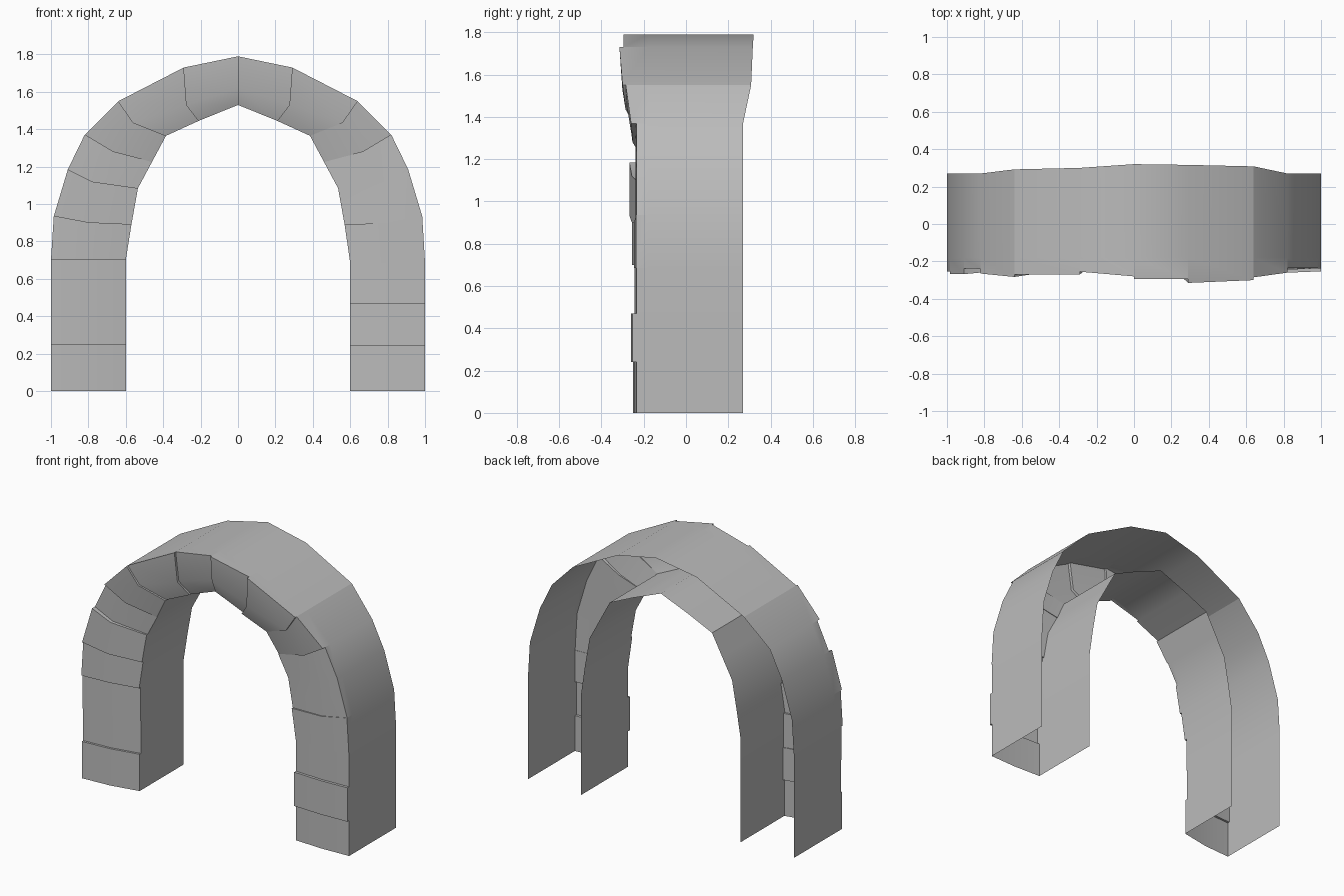
import bpy
import bmesh
from mathutils import Vector

default_cube = bpy.data.objects.get("Cube")
if default_cube:
    bpy.data.objects.remove(default_cube, do_unlink=True)

# One plain stone colour
stone_grey = bpy.data.materials.new("stone_grey")
stone_grey.use_nodes = True
colour = (0.5, 0.5, 0.5, 1.0)
stone_grey.diffuse_color = colour
stone_grey.node_tree.nodes["Principled BSDF"].inputs["Base Color"].default_value = colour

# Half-arch joints above the straight leg: outer x z, middle x z, inner x z, back depth
CURVE = [
    (0.985, 0.935, 0.80, 0.90, 0.57, 0.89, 0.27),
    (0.91, 1.185, 0.78, 1.12, 0.535, 1.085, 0.27),
    (0.82, 1.37, 0.67, 1.28, 0.46, 1.225, 0.27),
    (0.64, 1.55, 0.56, 1.435, 0.385, 1.365, 0.30),
    (0.29, 1.73, 0.275, 1.53, 0.21, 1.445, 0.308),
]
KEYSTONE = (0.0, 1.79, 0.0, 1.62, 0.0, 1.53, 0.32)
OUTER_CREASE, INNER_CREASE = 0.64, 0.385
WALL_FRONT = -0.18


def leg_joint(z):
    return (1.0, z, 0.8, z, 0.6, z, 0.27)


def half_arch(side, heights):
    """Joints from the foot to just below the top, for side -1 or 1."""
    joints = []
    for xo, zo, xm, zm, xi, zi, back in [leg_joint(z) for z in heights] + CURVE:
        if zo > 1.5:
            back += side * 0.008
        joints.append((side * xo, zo, side * xm, zm, side * xi, zi, back))
    return joints


joints = half_arch(-1, (0, 0.25, 0.47, 0.7)) + [KEYSTONE]
joints += reversed(half_arch(1, (0, 0.24, 0.47, 0.685)))

# Stones from left foot over the top to right foot:
# joints spanned, front depth at start and end, setback of the inner edge
STONES = [
    (1, 0.25, 0.25, 0.05), (1, 0.235, 0.235, 0.05), (1, 0.24, 0.24, 0.05),
    (1, 0.255, 0.255, 0.05), (1, 0.268, 0.268, 0.05), (1, 0.237, 0.24, 0.03),
    (1, 0.265, 0.283, 0.05), (1, 0.27, 0.27, 0.05), (1, 0.255, 0.28, 0.05),
    (1, 0.295, 0.295, 0.055), (1, 0.315, 0.30, 0.055), (1, 0.285, 0.26, 0.04),
    (2, 0.235, 0.235, 0.01), (1, 0.237, 0.237, 0.0), (1, 0.235, 0.235, 0.0),
    (1, 0.253, 0.253, 0.0), (1, 0.235, 0.235, 0.0),
]


def section(joint, depth, setback):
    """Cross-section points: outer wall, front face, inner wall."""
    xo, zo, xm, zm, xi, zi, back = joint
    outer = Vector((xo, -depth, zo))
    middle = Vector((xm, -depth + setback * 0.4 - 0.008, zm))
    inner = Vector((xi, -depth + setback, zi))
    return {
        "outer_wall": [Vector((xo, back, zo)), Vector((xo, WALL_FRONT, zo)), outer],
        "front_stones": [outer, middle, inner],
        "inner_wall": [inner, Vector((xi, WALL_FRONT, zi)), Vector((xi, 0.27, zi))],
    }


stone_sections = []
first = 0
for span, start, end, setback in STONES:
    stone_sections.append([
        section(joints[first + k], start + (end - start) * k / span, setback)
        for k in range(span + 1)])
    first += span


def loft(bm, rows):
    grid = [[bm.verts.new(p) for p in row] for row in rows]
    for a, b in zip(grid, grid[1:]):
        for k in range(len(a) - 1):
            bm.faces.new((a[k], a[k + 1], b[k + 1], b[k]))


def build(part, crease=None):
    bm = bmesh.new()
    for stone in stone_sections:
        loft(bm, [s[part] for s in stone])
    if part == "front_stones":
        # Ledges between neighbouring stones
        for a, b in zip(stone_sections, stone_sections[1:]):
            if any((p - q).length > 0.001 for p, q in zip(a[-1][part], b[0][part])):
                loft(bm, [a[-1][part], b[0][part]])
    else:
        # Walls run smoothly except along the shoulder crease
        bmesh.ops.remove_doubles(bm, verts=bm.verts, dist=0.0005)
        for edge in bm.edges:
            if all(abs(abs(v.co.x) - crease) < 0.001 for v in edge.verts):
                edge.smooth = False
    for face in bm.faces:
        face.smooth = True
    mesh = bpy.data.meshes.new(part)
    bm.to_mesh(mesh)
    bm.free()
    mesh.materials.append(stone_grey)
    bpy.context.collection.objects.link(bpy.data.objects.new(part, mesh))


build("outer_wall", OUTER_CREASE)
build("front_stones")
build("inner_wall", INNER_CREASE)
